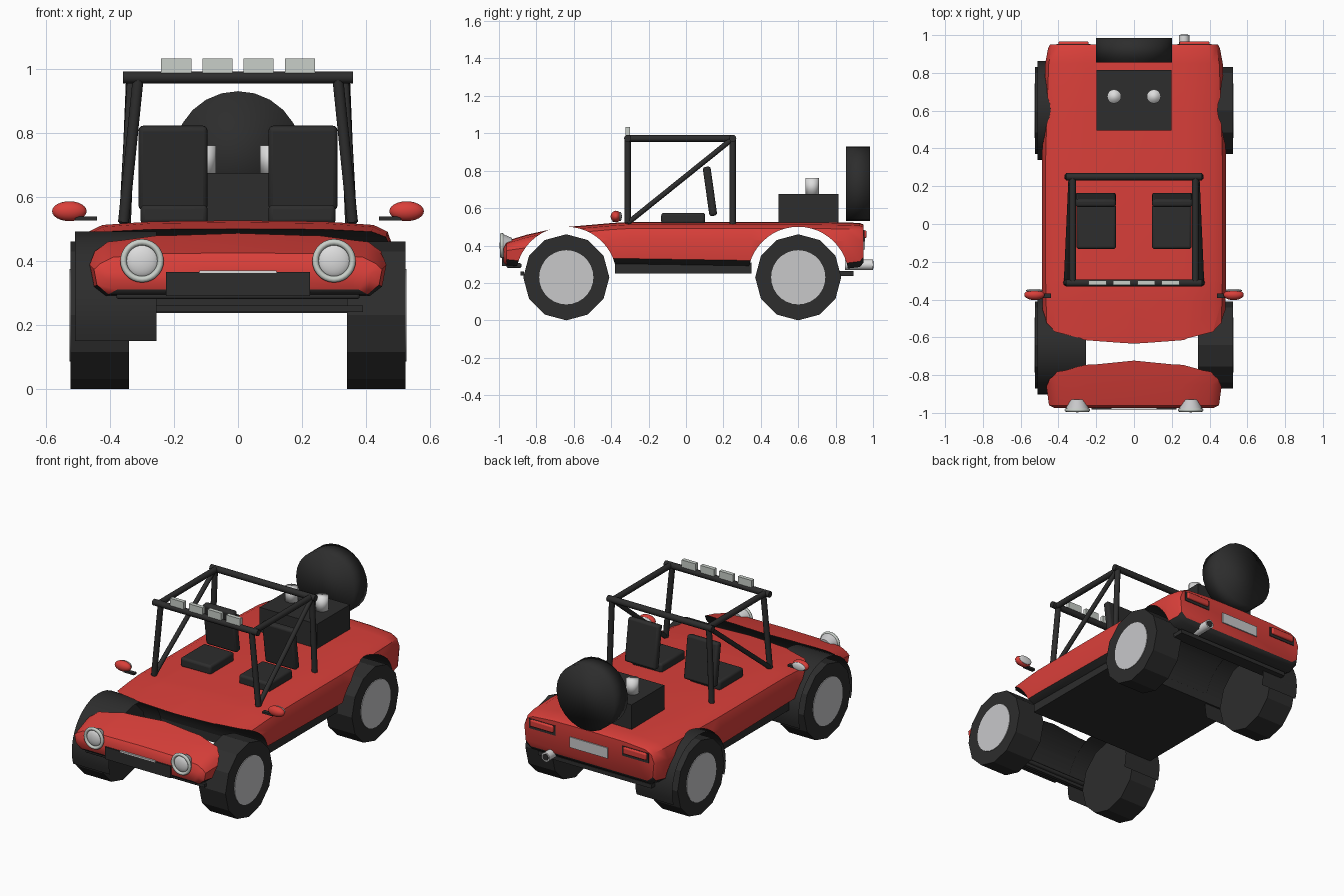
import bpy, bmesh, math
from mathutils import Vector

default_cube = bpy.data.objects.get("Cube")
if default_cube:
    bpy.data.objects.remove(default_cube, do_unlink=True)


def make_material(name, red, green, blue):
    material = bpy.data.materials.new(name)
    material.use_nodes = True
    material.diffuse_color = (red, green, blue, 1)
    shader = next(n for n in material.node_tree.nodes if n.type == 'BSDF_PRINCIPLED')
    shader.inputs["Base Color"].default_value = (red, green, blue, 1)
    shader.inputs["Roughness"].default_value = 0.6
    return material


paint = make_material("red paint", 0.70, 0.05, 0.042)
black = make_material("black rubber", 0.026, 0.026, 0.026)
silver = make_material("silver metal", 0.58, 0.58, 0.59)
chrome = make_material("pale chrome", 0.72, 0.72, 0.72)
lens = make_material("lamp glass", 0.58, 0.62, 0.58)


def finish(obj, name, material, smooth_angle=None):
    obj.name = name
    obj.data.materials.clear()
    obj.data.materials.append(material)
    if smooth_angle:
        bpy.ops.object.select_all(action='DESELECT')
        obj.select_set(True)
        bpy.context.view_layer.objects.active = obj
        bpy.ops.object.shade_smooth_by_angle(angle=math.radians(smooth_angle))
    return obj


def from_bmesh(bm, name, material, smooth_angle=None):
    bmesh.ops.recalc_face_normals(bm, faces=bm.faces)
    mesh = bpy.data.meshes.new(name)
    bm.to_mesh(mesh)
    bm.free()
    obj = bpy.data.objects.new(name, mesh)
    bpy.context.collection.objects.link(obj)
    return finish(obj, name, material, smooth_angle)


def box(name, center, size, material, bevel=0, tilt=0):
    bpy.ops.mesh.primitive_cube_add(size=1, location=center)
    obj = bpy.context.object
    for v in obj.data.vertices:
        v.co = Vector(a * b for a, b in zip(v.co, size))
    obj.rotation_euler.x = tilt
    if bevel:
        mod = obj.modifiers.new("rounding", 'BEVEL')
        mod.width, mod.segments = bevel, 3
    return finish(obj, name, material, 35 if bevel else None)


def rod(name, start, end, radius, material, sides=12, smooth_angle=40, end_radius=None, spin=0):
    start, end = Vector(start), Vector(end)
    axis = end - start
    bpy.ops.mesh.primitive_cone_add(vertices=sides, radius1=radius, depth=axis.length,
                                    radius2=radius if end_radius is None else end_radius,
                                    location=(start + end) / 2)
    obj = bpy.context.object
    obj.rotation_mode = 'QUATERNION'
    obj.rotation_quaternion = axis.to_track_quat('Z', 'Y')
    return finish(obj, name, material, smooth_angle)


def ball(name, center, size, material):
    bpy.ops.mesh.primitive_uv_sphere_add(segments=20, ring_count=12, radius=1, location=center)
    obj = bpy.context.object
    obj.scale = size
    return finish(obj, name, material, 180)


# Body shell: lofted sections of (y, half width, top, bottom)
AXLES, AXLE_Z, ARCH = (-0.64, 0.6), 0.23, 0.27
sections = [(-0.975, 0.42, 0.40, 0.31), (-0.96, 0.45, 0.425, 0.295), (-0.85, 0.465, 0.458, 0.285),
            (-0.72, 0.472, 0.487, 0.28), (-0.63, 0.478, 0.50, 0.285), (-0.4, 0.485, 0.52, 0.30),
            (-0.3, 0.487, 0.526, 0.30), (0.35, 0.487, 0.526, 0.29), (0.6, 0.48, 0.526, 0.28),
            (0.85, 0.47, 0.524, 0.275), (0.93, 0.455, 0.52, 0.285), (0.95, 0.445, 0.512, 0.31)]
bm = bmesh.new()
rings = []
for y, w, top, low in sections:
    half = [(w * 0.55, top - 0.003), (w * 0.87, top - 0.014), (w * 0.96, top - 0.035),
            (w, top * 0.6 + low * 0.4), (w * 0.98, low + 0.03), (w * 0.9, low)]
    outline = [(0, top)] + half + [(-x, z) for x, z in reversed(half)]
    rings.append([bm.verts.new((x, y, z)) for x, z in outline])
for a, b in zip(rings, rings[1:]):
    for i in range(len(a)):
        j = (i + 1) % len(a)
        bm.faces.new((a[i], a[j], b[j], b[i]))
bm.faces.new(rings[0])
bm.faces.new(rings[-1])
body = from_bmesh(bm, "body_shell", paint)
body.data.materials.append(black)

# Wheel arches cut through the whole width
for axle in AXLES:
    cutter = rod("arch_cutter", (-1, axle, AXLE_Z), (1, axle, AXLE_Z), ARCH, paint, 48, None)
    mod = body.modifiers.new("arch", 'BOOLEAN')
    mod.operation, mod.object, mod.solver = 'DIFFERENCE', cutter, 'EXACT'
    bpy.context.view_layer.objects.active = body
    bpy.ops.object.modifier_apply(modifier=mod.name)
    bpy.data.objects.remove(cutter, do_unlink=True)

# Arch linings and underside are black
for face in body.data.polygons:
    points = [body.data.vertices[i].co for i in face.vertices]
    lining = any(all(abs(math.hypot(p.y - axle, p.z - AXLE_Z) - ARCH) < 0.006 for p in points)
                 for axle in AXLES) and abs(face.normal.x) < 0.5
    face.material_index = 1 if lining or face.normal.z < -0.4 else 0
bpy.ops.object.select_all(action='DESELECT')
body.select_set(True)
bpy.context.view_layer.objects.active = body
bpy.ops.object.shade_smooth_by_angle(angle=math.radians(40))

# Floor, sills and lower edges
box("floor_pan", (0, -0.015, 0.28), (0.88, 0.73, 0.06), black)
box("rear_skid", (0, 0.855, 0.25), (0.78, 0.08, 0.025), black)
box("front_skid", (0, -0.875, 0.25), (0.78, 0.02, 0.02), black)
box("front_lip", (0, -0.92, 0.293), (0.76, 0.08, 0.025), black, 0.008)

# Open curved liners on the right side
for label, axle in zip(("front", "rear"), AXLES):
    bm = bmesh.new()
    steps, start = 24, math.radians(-18)
    pairs = []
    for i in range(steps + 1):
        angle = start + (math.pi - 2 * start) * i / steps
        y, z = axle + 0.262 * math.cos(angle), AXLE_Z + 0.262 * math.sin(angle)
        pairs.append([bm.verts.new((x, y, z)) for x in (-0.51, -0.255)])
    for a, b in zip(pairs, pairs[1:]):
        bm.faces.new((a[0], a[1], b[1], b[0]))
    from_bmesh(bm, label + "_wheel_liner", black, 40)

# Wheels, twelve-sided tyres with flat hub discs
for label, axle in zip(("front", "rear"), AXLES):
    for side, s in (("left", 1), ("right", -1)):
        name = f"{label}_{side}_"
        rod(name + "tyre", (s * 0.34, axle, AXLE_Z), (s * 0.523, axle, AXLE_Z), 0.23, black, 12, None)
        rod(name + "hub", (s * 0.515, axle, AXLE_Z), (s * 0.527, axle, AXLE_Z), 0.145, silver, 28)

for side, s in (("left", 1), ("right", -1)):
    # Headlights
    rod(side + "_headlight_bowl", (s * 0.3, -0.93, 0.40), (s * 0.3, -0.98, 0.40), 0.04, silver, 24,
        40, 0.062)
    bpy.ops.mesh.primitive_torus_add(location=(s * 0.3, -0.985, 0.40), rotation=(math.pi / 2, 0, 0),
                                     major_radius=0.058, minor_radius=0.01,
                                     major_segments=28, minor_segments=8)
    finish(bpy.context.object, side + "_headlight_ring", lens, 180)
    ball(side + "_headlight_lens", (s * 0.3, -0.975, 0.40), (0.053, 0.022, 0.053), chrome)

    # Mirrors
    ball(side + "_mirror_shell", (s * 0.527, -0.375, 0.555), (0.054, 0.028, 0.031), paint)
    ball(side + "_mirror_glass", (s * 0.527, -0.352, 0.555), (0.045, 0.009, 0.025), chrome)
    box(side + "_mirror_arm", (s * 0.475, -0.38, 0.532), (0.07, 0.025, 0.012), black)

    # Seats
    box(side + "_seat_cushion", (s * 0.2, -0.015, 0.545), (0.21, 0.235, 0.06), black, 0.014)
    box(side + "_seat_back", (s * 0.203, 0.128, 0.69), (0.215, 0.042, 0.265), black, 0.014,
        math.radians(8))

    # Roll cage sides
    foot_front, top_front = (s * 0.358, -0.312, 0.52), (s * 0.312, -0.312, 0.97)
    foot_rear, top_rear = (s * 0.352, 0.25, 0.51), (s * 0.333, 0.25, 0.972)
    rod(side + "_front_post", foot_front, top_front, 0.017, black)
    rod(side + "_rear_post", foot_rear, top_rear, 0.017, black)
    rod(side + "_roof_rail", (s * 0.325, -0.312, 0.972), (s * 0.325, 0.25, 0.972), 0.018, black)
    rod(side + "_diagonal_brace", foot_front, top_rear, 0.014, black)

    # Engine stacks
    rod(side + "_intake_stack", (s * 0.105, 0.675, 0.67), (s * 0.105, 0.675, 0.76), 0.037, chrome,
        20, 180)

    # Tail lamps in dark frames
    box(side + "_tail_lamp_frame", (s * 0.32, 0.948, 0.452), (0.18, 0.012, 0.06), black)
    box(side + "_tail_lamp", (s * 0.32, 0.955, 0.46), (0.16, 0.022, 0.042), paint, 0.008)

# Roll cage cross bars and roof lamps
for label, y in (("front", -0.312), ("rear", 0.25)):
    rod(label + "_roof_bar", (-0.36, y, 0.973), (0.36, y, 0.973), 0.019, black)
for i in range(4):
    box(f"roof_lamp_{i + 1}", (-0.193 + i * 0.1287, -0.312, 1.01), (0.094, 0.024, 0.045), lens)

# Engine box and spare wheel
box("engine_box", (0, 0.655, 0.595), (0.395, 0.32, 0.16), black)
rod("spare_wheel", (0, 0.855, 0.73), (0, 0.985, 0.73), 0.2, black, 24, 180)

# Bumper plates
box("front_plate", (0, -0.972, 0.328), (0.45, 0.022, 0.075), black)
box("front_plate_strip", (0, -0.98, 0.366), (0.24, 0.012, 0.008), chrome)
box("rear_plate", (0, 0.952, 0.41), (0.26, 0.009, 0.065), silver)

# Exhaust with a dark mouth
rod("exhaust_pipe", (0.265, 0.85, 0.297), (0.265, 1.0, 0.297), 0.028, chrome, 20)
rod("exhaust_mouth", (0.265, 0.99, 0.297), (0.265, 1.002, 0.297), 0.02, black, 20)
